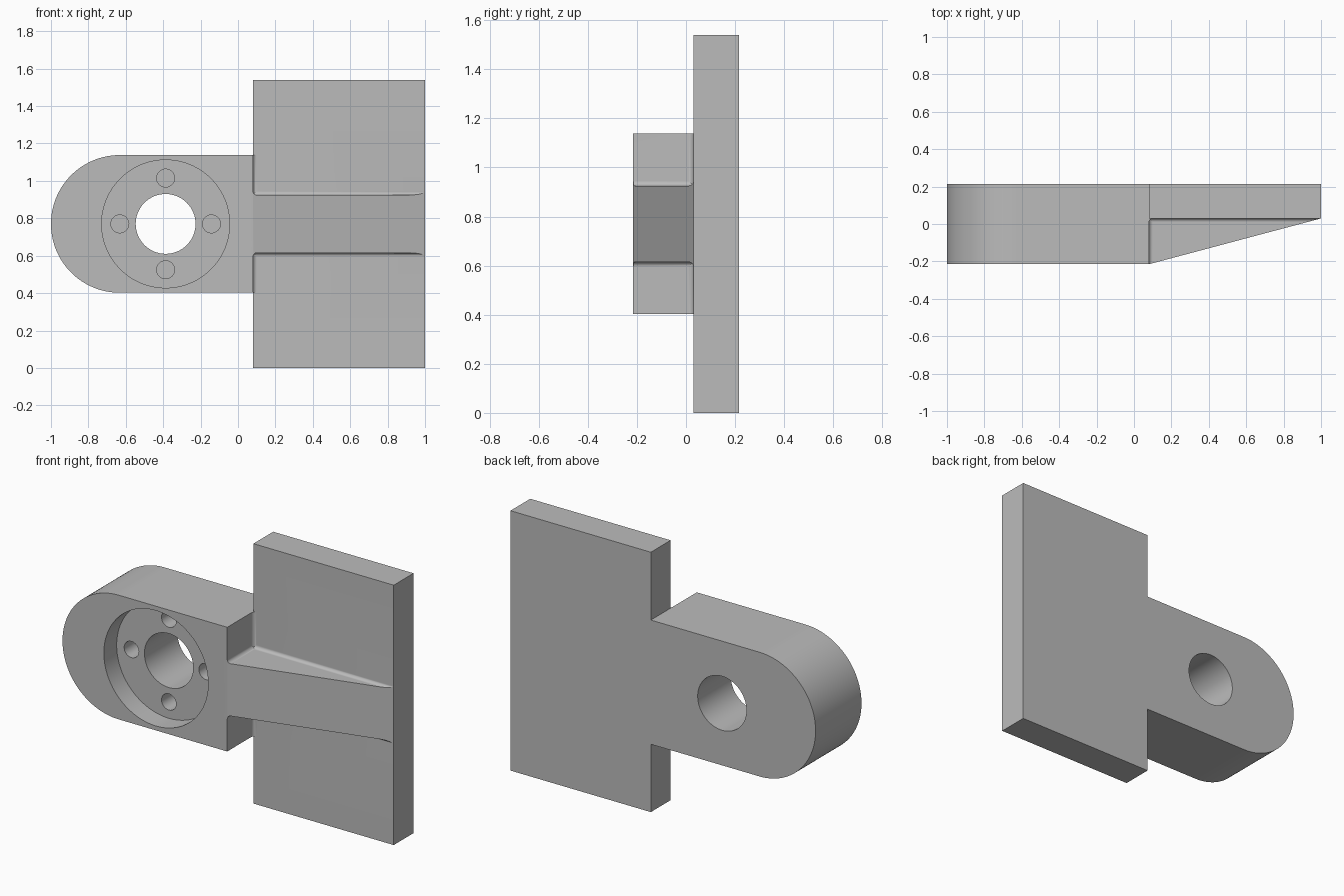
import bpy, bmesh, math
from mathutils import Vector

if "Cube" in bpy.data.objects:
    bpy.data.objects.remove(bpy.data.objects["Cube"])

ZC = 0.77            # centre height of the arm and rib
ARM_R = 0.368        # half height of the arm
X0 = 0.08            # joint between arm and plate
YF, YP, YB = -0.215, 0.03, 0.215   # arm front, plate front, common back
RIB, FIL = 0.155, 0.02             # rib half width, fillet radius
HOLE_X = -0.387

grey = bpy.data.materials.new("plain grey")
grey.diffuse_color = (0.5, 0.5, 0.5, 1)
grey.use_nodes = True
grey.node_tree.nodes["Principled BSDF"].inputs["Base Color"].default_value = grey.diffuse_color


def prism(name, pts, axis, lo, hi):
    """Extrude a 2D outline along axis; outline uses the other two axes in xyz order."""
    bm = bmesh.new()

    def at(p, d):
        c = list(p)
        c.insert(axis, d)
        return Vector(c)
    a = [bm.verts.new(at(p, lo)) for p in pts]
    b = [bm.verts.new(at(p, hi)) for p in pts]
    bm.faces.new(a)
    bm.faces.new(b[::-1])
    n = len(pts)
    for i in range(n):
        j = (i + 1) % n
        bm.faces.new((a[i], b[i], b[j], a[j]))
    bmesh.ops.recalc_face_normals(bm, faces=bm.faces)
    me = bpy.data.meshes.new(name)
    bm.to_mesh(me)
    bm.free()
    me.materials.append(grey)
    ob = bpy.data.objects.new(name, me)
    bpy.context.collection.objects.link(ob)
    return ob


def arc(cx, cy, r, a0, a1, n):
    return [(cx + r * math.cos(math.radians(a0 + (a1 - a0) * i / n)),
             cy + r * math.sin(math.radians(a0 + (a1 - a0) * i / n))) for i in range(n + 1)]


def combine(target, tool, op, keep=False):
    m = target.modifiers.new(op.lower(), 'BOOLEAN')
    m.operation, m.solver, m.object = op, 'EXACT', tool
    bpy.context.view_layer.objects.active = target
    bpy.ops.object.modifier_apply(modifier=m.name)
    if not keep:
        bpy.data.objects.remove(tool)


def cylinder(x, z, r, y0, y1, n):
    return prism("bore", arc(x, z, r, 0, 360, n)[:-1], 1, y0, y1)


# arm with a round end
bracket = prism("bracket", arc(-1 + ARM_R, ZC, ARM_R, 90, 270, 64)
                + [(X0, ZC - ARM_R), (X0, ZC + ARM_R)], 1, YF, YB)

# mounting plate
plate = prism("plate", [(X0, 0), (1, 0), (1, 1.54), (X0, 1.54)], 1, YP, YB)
combine(bracket, plate, 'UNION')

# fillet in the corner of arm and plate
corner = prism("corner_fillet", [(0.05, YP - FIL)] + arc(X0 + FIL, YP - FIL, FIL, 180, 90, 6)
               + [(X0 + FIL, 0.1), (0.05, 0.1)], 2, ZC - ARM_R, ZC + ARM_R)
combine(bracket, corner, 'UNION')

# tapered rib with fillets, both clipped by the sloping wedge
wedge = prism("wedge", [(0.04, YF), (X0, YF), (1, YP), (1, 0.1), (0.04, 0.1)], 2, 0.3, 1.3)
foot = [(y, z) for z, y in arc(RIB + FIL, YP - FIL, FIL, 180, 90, 6)]
half = [(-0.3, RIB)] + foot + [(0.1, RIB + FIL)]
rib = prism("rib", [(y, ZC + z) for y, z in half]
            + [(y, ZC - z) for y, z in reversed(half)], 0, 0.04, 1)
half = [(0.05, RIB + FIL)] + arc(X0 + FIL, RIB + FIL, FIL, 180, 270, 6)
root = prism("rib_root", [(x, ZC + z) for x, z in half]
             + [(x, ZC - z) for x, z in reversed(half)], 1, -0.3, 0.08)
for part in (rib, root):
    combine(part, wedge, 'INTERSECT', keep=True)
    combine(bracket, part, 'UNION')
bpy.data.objects.remove(wedge)

# round recess, through hole and four blind screw holes
FLOOR = YF + 0.12
combine(bracket, cylinder(HOLE_X, ZC, 0.342, -0.4, FLOOR, 96), 'DIFFERENCE')
combine(bracket, cylinder(HOLE_X, ZC, 0.16, -0.4, 0.4, 64), 'DIFFERENCE')
for k in range(4):
    a = k * math.pi / 2
    combine(bracket, cylinder(HOLE_X + 0.245 * math.cos(a), ZC + 0.245 * math.sin(a),
                              0.048, FLOOR - 0.05, FLOOR + 0.15, 32), 'DIFFERENCE')

# smooth curved walls, crisp edges
bpy.ops.object.select_all(action='DESELECT')
bracket.select_set(True)
bpy.context.view_layer.objects.active = bracket
bpy.ops.object.shade_smooth_by_angle(angle=math.radians(25))
wn = bracket.modifiers.new("even shading", 'WEIGHTED_NORMAL')
wn.keep_sharp = True
